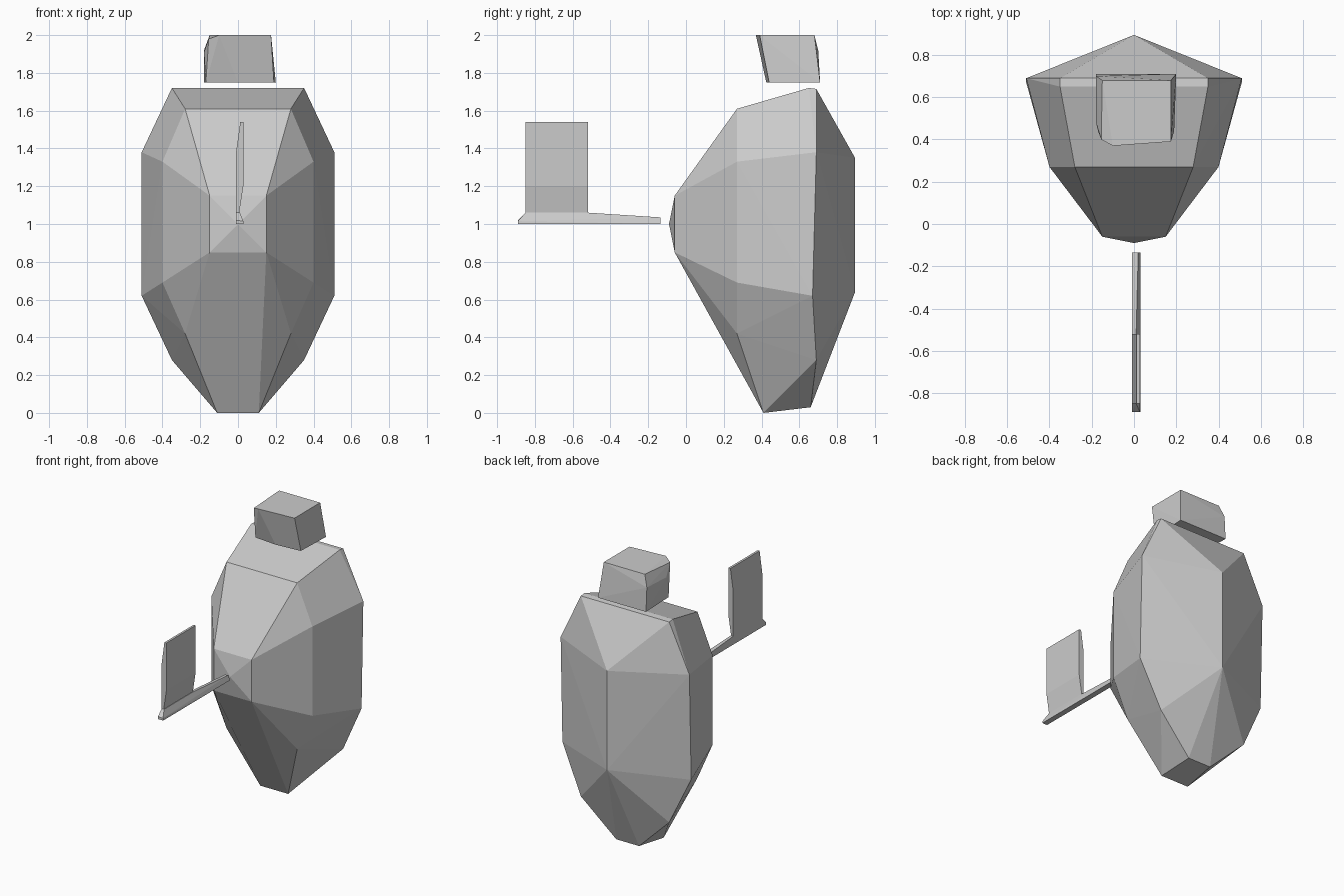
import bpy, bmesh


def hull(name, points):
    """Flat-faced convex solid through the given corner points."""
    bm = bmesh.new()
    for p in points:
        bm.verts.new(p)
    res = bmesh.ops.convex_hull(bm, input=bm.verts)
    loose = [v for v in bm.verts if not v.link_faces]
    bmesh.ops.delete(bm, geom=loose, context='VERTS')
    bmesh.ops.recalc_face_normals(bm, faces=bm.faces)
    mesh = bpy.data.meshes.new(name)
    bm.to_mesh(mesh)
    bm.free()
    ob = bpy.data.objects.new(name, mesh)
    bpy.context.collection.objects.link(ob)
    return ob


def mirrored(points):
    return [(s * x, y, z) for x, y, z in points for s in (1, -1)]


# Faceted body: right-half corners mirrored, plus the centre-line points
body_half = [
    (0.15, -0.06, 1.15), (0.15, -0.06, 0.85),                      # nose
    (0.28, 0.27, 1.61), (0.40, 0.27, 1.33), (0.40, 0.27, 0.69),    # front ring
    (0.28, 0.27, 0.42),
    (0.35, 0.65, 1.72), (0.35, 0.69, 1.715), (0.51, 0.69, 1.38),   # wide ring
    (0.51, 0.67, 0.62), (0.35, 0.69, 0.28),
    (0.11, 0.41, 0.0), (0.09, 0.66, 0.03),                         # foot
]
hull("body", mirrored(body_half) + [(0, -0.09, 1.0), (0, 0.895, 1.35), (0, 0.895, 0.64)])

# Head block leaning forward, chipped on one front corner
hull("head", [
    (-0.18, 0.71, 1.75), (0.20, 0.71, 1.75), (0.19, 0.44, 1.75), (-0.17, 0.44, 1.75),
    (-0.15, 0.68, 2.0), (0.175, 0.68, 2.0), (0.175, 0.39, 2.0), (-0.10, 0.37, 2.0),
    (-0.155, 0.40, 1.98), (-0.18, 0.48, 1.91), (-0.18, 0.70, 1.92),
    (0.0, 0.425, 1.75),
])

# Thin bar in front of the body
hull("arm", [
    (-0.01, -0.89, 1.0), (0.03, -0.89, 1.0), (-0.01, -0.89, 1.02), (0.028, -0.89, 1.015),
    (-0.01, -0.85, 1.06), (0.01, -0.85, 1.06), (-0.01, -0.52, 1.06), (0.01, -0.52, 1.06),
    (-0.01, -0.135, 1.03), (0.02, -0.135, 1.035), (-0.01, -0.135, 1.0), (0.03, -0.135, 1.0),
])

# Upright plate on the bar
hull("plate", [(x, y, z) for y in (-0.85, -0.52) for x, z in (
    (-0.01, 1.05), (0.005, 1.05), (0.028, 1.20), (0.028, 1.54), (0.012, 1.54), (-0.01, 1.38))])
